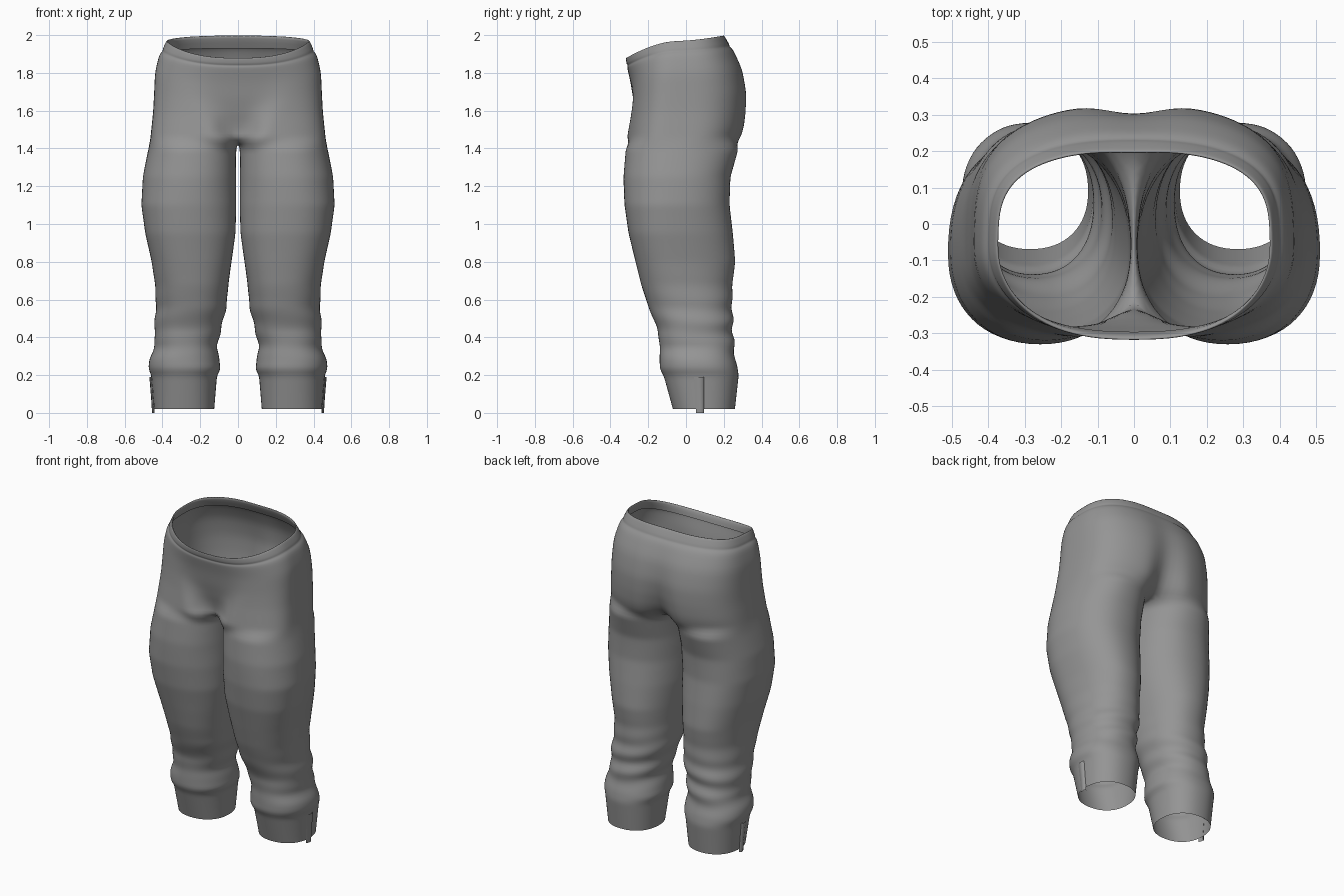
import bpy, bmesh
from math import sin, cos, pi, exp

if "Cube" in bpy.data.objects:
    bpy.data.objects.remove(bpy.data.objects["Cube"])

N, K = 32, 13            # points round a leg, last outer index before the inseam

# Leg sections in hundredths: height, inner x, outer x, front y, back y, side y
LEG = [(2, 12.5, 44.5, -7, 26, 9), (20, 11, 46, -12, 28, 9), (23, 9, 47.5, -14, 27.5, 8),
       (29, 10, 47, -14, 26, 7), (35, 11, 44, -14, 25.5, 6), (44, 9, 44.5, -15, 25, 4),
       (56, 6, 43.5, -20, 24.5, 2), (68, 5, 44, -24, 24.5, -2), (80, 3.5, 46, -27, 26, -5),
       (95, 1.5, 49.5, -30.5, 25, -8), (110, 1, 51.5, -32.5, 23.5, -9),
       (125, .8, 50.5, -33, 24, -8), (140, .8, 47.5, -32, 28, -6)]
# Hip sections: height, half width, front y, back y, centre front y, centre back y, panel width
HIPS = [(145, 46.5, -32, 30, -20, 19, 6), (150, 46, -31.5, 32, -23, 24, 9),
        (160, 45, -30.5, 33, -26, 28, 13), (170, 44.5, -30, 33, -28, 30, 18),
        (182, 44, -30, 30.5, -29.5, 29, 20), (191, 42, -31, 26, -31, 25.5, 20),
        (195, 40, -31.5, 23, -31.5, 23, 20), (200, 38, -32, 20.5, -32, 20, 20)]


def sample(table, z):
    """Section at height z, in units, by straight interpolation."""
    for a, b in zip(table, table[1:]):
        if z <= b[0] + .001:
            t = (z - a[0]) / (b[0] - a[0])
            return [(p + (q - p) * t) / 100 for p, q in zip(a, b)]
    return [p / 100 for p in table[-1]]


def power(v, p):
    return abs(v) ** p * (1 if v >= 0 else -1)


def leg_point(zc, k):
    z, xi, xo, yf, yb, ym = sample(LEG, zc)
    a = 2 * pi * k / N
    c, s = power(cos(a), .9), power(sin(a), .9)
    # gathered folds above the cuff, slanting round the leg
    gather = exp(-((z - .43) / .15) ** 2) if z > .24 else 0
    f = 1 + .05 * gather * sin(z * 52 + 1.6 * sin(a + 1)) * (.6 + .4 * sin(a))
    # soft drape along the thigh
    f += .012 * sin(3 * a + z * 5) * max(0, min(1, (z - .5) * 3, (1.4 - z) * 5))
    x = (xi + xo) / 2 + (xo - xi) / 2 * c * f
    y = ym + (yb - ym if s > 0 else ym - yf) * s * f
    return max(x, .004), y, z


def hip_point(zc, k, inset=0):
    z, hw, yf, yb, cf, cb, w = sample(HIPS, zc)
    t = pi / 2 * (k / K)
    rise = max(0, (z - 1.45) / .55)
    x = 0 if abs(k) == K else (hw - inset) * cos(t) ** (.9 - .1 * rise)
    ym = -.06
    if k > 0:
        y = ym + (yb - ym - inset) * sin(t) ** .62
        y += (cb - yb) * exp(-(x / .08) ** 2)
    else:
        y = ym + (ym - yf - inset) * power(sin(t), .62 + .35 * rise)
        y += (cf - yf) * exp(-(x / w) ** 4)
    # waist slopes down to the front
    drop = .03 * (1 - sin(t)) if k > 0 else .03 + .09 * abs(sin(t)) ** 1.6
    return x, y, z - drop * rise ** 1.5


def bridge(bm, low, high, closed=False):
    n = len(low)
    for i in range(n if closed else n - 1):
        j = (i + 1) % n
        bm.faces.new((low[i], low[j], high[j], high[i]))


def finish(bm, name, mat, levels):
    me = bpy.data.meshes.new(name)
    bm.to_mesh(me)
    bm.free()
    me.materials.append(mat)
    for p in me.polygons:
        p.use_smooth = True
    ob = bpy.data.objects.new(name, me)
    bpy.context.collection.objects.link(ob)
    m = ob.modifiers.new("mirror", "MIRROR")
    m.use_clip = True
    m.merge_threshold = .0005
    if levels:
        s = ob.modifiers.new("smooth", "SUBSURF")
        s.levels = s.render_levels = levels


cloth = bpy.data.materials.new("grey cloth")
cloth.use_nodes = True
grey = (.3, .3, .3, 1)
cloth.diffuse_color = grey
cloth.node_tree.nodes["Principled BSDF"].inputs["Base Color"].default_value = grey

# Trousers: leg rings, crotch ring, then open hip rows
bm = bmesh.new()
ring_ks = list(range(-K, N - K))
hip_ks = list(range(-K, K + 1))
prev = None
for zc in range(2, 141, 3):
    ring = [bm.verts.new(leg_point(zc, k)) for k in ring_ks]
    if prev:
        bridge(bm, prev, ring, True)
    prev = ring

row = [bm.verts.new(hip_point(145, k)) for k in hip_ks]
front, back = row[0].co.y, row[-1].co.y
inner = []
count = N - len(hip_ks)
for i in range(count):
    t = (i + 1) / (count + 1)
    inner.append(bm.verts.new((0, back + (front - back) * t, 1.45 - .025 * sin(pi * t))))
bridge(bm, prev, row + inner, True)

# Hips, waistband groove and turned-in hem
for zc, inset in [(148, 0), (152, 0), (156, 0), (160, 0), (165, 0), (170, 0), (176, 0),
                  (182, 0), (187, 0), (191, 0), (193, 0), (194, .006), (195, 0), (197, 0),
                  (199.6, 0), (200, .004), (199, .014), (193, .016)]:
    new = [bm.verts.new(hip_point(zc, k, inset)) for k in hip_ks]
    bridge(bm, row, new)
    row = new
finish(bm, "trousers", cloth, 1)

# Overlapping flap of the cuff opening on the outer side
bm = bmesh.new()
prev = None
for zc in (2, 8, 14, 19):
    strip = []
    for k, out in ((-1, .002), (-.5, .008), (0, .01), (.1, -.003)):
        x, y, z = leg_point(zc, k)
        strip.append(bm.verts.new((x + out, y, z - (.02 if zc == 2 else 0))))
    if prev:
        bridge(bm, prev, strip)
    prev = strip
finish(bm, "cuff_flap", cloth, 0)
